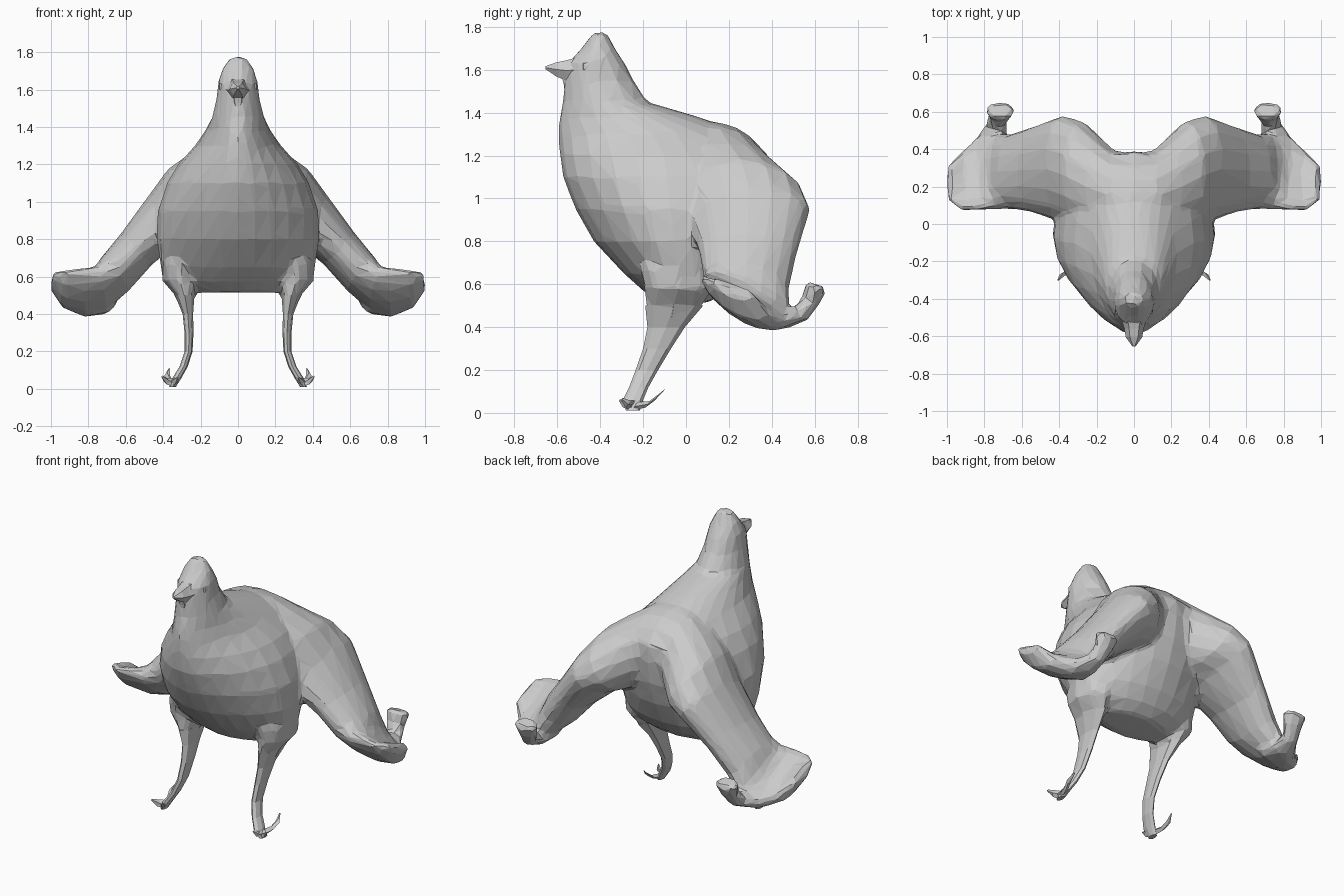
import bpy, bmesh, math
from mathutils import Vector

cube = bpy.data.objects.get("Cube")
if cube:
    bpy.data.objects.remove(cube, do_unlink=True)

grey = bpy.data.materials.new("plain grey")
grey.use_nodes = True
colour = (0.6, 0.6, 0.6, 1)
grey.diffuse_color = colour
grey.node_tree.nodes["Principled BSDF"].inputs["Base Color"].default_value = colour


def loft(name, rings, mirror=False):
    """Skin a list of equal-length point rings and cap both ends."""
    bm = bmesh.new()
    loops = [[bm.verts.new((-p[0] if mirror else p[0], p[1], p[2])) for p in r] for r in rings]
    n = len(loops[0])
    for a, b in zip(loops, loops[1:]):
        for i in range(n):
            j = (i + 1) % n
            bm.faces.new((a[i], a[j], b[j], b[i]))
    bm.faces.new(loops[0][::-1])
    bm.faces.new(loops[-1])
    bmesh.ops.recalc_face_normals(bm, faces=bm.faces)
    mesh = bpy.data.meshes.new(name)
    bm.to_mesh(mesh)
    bm.free()
    mesh.materials.append(grey)
    obj = bpy.data.objects.new(name, mesh)
    bpy.context.collection.objects.link(obj)
    return obj


def circle(n):
    return [(math.cos(t * math.tau / n), math.sin(t * math.tau / n)) for t in range(n)]


def flat_ring(z, front, back, half, x=0.0, n=8, pinch=0.0):
    """Horizontal oval, optionally narrowed towards the front."""
    mid, hy = (front + back) / 2, (back - front) / 2
    return [Vector((x + half * c * (1 - pinch * max(0, -s) ** 2), mid + hy * s, z))
            for c, s in circle(n)]


def wing_ring(x, z, mid, hy, thick, lean, tilt, cup=0.0):
    """Oval across the wing; lean turns it, tilt drops the rear, cup lifts the edges."""
    a = math.radians(lean)
    return [Vector((x + thick * s * math.sin(a), mid + hy * c,
                    z + thick * s * math.cos(a) - tilt * hy * c + cup * c * c))
            for c, s in circle(16)]


def fluke_ring(x, y, z, half, thick, lean):
    """Oval across the fluke, turned from upright towards lying flat."""
    a = math.radians(lean)
    return [Vector((x + half * c, y - thick * s * math.sin(a), z + thick * s * math.cos(a)))
            for c, s in circle(8)]


# Torso, neck and head: height, front, back, half width
torso = [(.515, -.13, .11, .24), (.57, -.20, .18, .35), (.65, -.29, .24, .41),
         (.8, -.43, .32, .435), (.95, -.515, .37, .43), (1.1, -.575, .39, .38),
         (1.2, -.59, .385, .32), (1.3, -.595, .29, .23), (1.38, -.59, .06, .175),
         (1.45, -.575, -.18, .14), (1.55, -.57, -.245, .115), (1.63, -.555, -.285, .108),
         (1.70, -.49, -.33, .09), (1.775, -.435, -.37, .045)]
body = loft("body", [flat_ring(z, f, b, h, n=24, pinch=.2) for z, f, b, h in torso])

# Wing arm, ending in a cupped paddle: x, z, centre y, half y, thickness, lean, tilt, cup
wing = [(0, 1.14, .14, .24, .22, 0, .1), (.1, 1.12, .15, .24, .22, 8, .08),
        (.19, 1.07, .20, .27, .20, 20, .05), (.28, 1.01, .26, .29, .19, 30, 0),
        (.38, .92, .295, .285, .15, 40, -.1), (.54, .75, .29, .23, .118, 45, 0),
        (.66, .61, .28, .20, .115, 40, .15), (.74, .53, .28, .205, .095, 22, .38, .01),
        (.82, .495, .275, .205, .08, 4, .5, .03), (.92, .515, .23, .16, .065, -18, .5, .03),
        (.99, .575, .22, .10, .035, -30, .35, .01)]
# Upturned fluke behind each paddle: x, y, z, half width, half thickness, lean
fluke = [(.78, .34, .445, .13, .05, 0), (.76, .46, .435, .09, .045, 10),
         (.735, .54, .465, .055, .045, 40), (.715, .585, .53, .065, .045, 65),
         (.715, .605, .585, .085, .055, 72), (.715, .61, .60, .06, .045, 72)]
# Leg from broad thigh to ankle: z, front, back, centre x, half x
leg = [(.68, -.22, .13, .31, .10), (.58, -.20, .13, .31, .098), (.5, -.19, .08, .285, .052),
       (.4, -.18, -.005, .268, .028), (.3, -.2, -.07, .262, .024), (.2, -.235, -.13, .264, .021),
       (.12, -.265, -.175, .29, .022), (.06, -.295, -.2, .325, .024), (.01, -.28, -.215, .35, .018)]


def spur(points):
    """Thin curved claw made from x, y, z, half-width stations."""
    return [[Vector((x + r * c, y + r * .6 * s, z + r * s)) for c, s in circle(4)]
            for x, y, z, r in points]


toes = {"inner_toe": [(.35, -.25, .035, .022), (.335, -.285, .042, .016), (.325, -.31, .06, .004)],
        "outer_toe": [(.34, -.25, .035, .022), (.38, -.27, .04, .018), (.405, -.30, .065, .005)],
        "rear_claw": [(.345, -.24, .03, .02), (.365, -.18, .04, .015),
                      (.378, -.14, .07, .015), (.368, -.10, .108, .004)]}

skin_parts = [body]
for side, flip in (("left", False), ("right", True)):
    skin_parts.append(loft(side + "_wing", [wing_ring(*w) for w in wing], flip))
    skin_parts.append(loft(side + "_fluke", [fluke_ring(*f) for f in fluke], flip))
    skin_parts.append(loft(side + "_thigh", [
        flat_ring(z, f, b, h, x) for z, f, b, x, h in leg[:4]], flip))
    loft(side + "_leg", [flat_ring(z, f, b, h, x) for z, f, b, x, h in leg[2:]], flip)
    for label, points in toes.items():
        loft(side + "_" + label, spur(points), flip)
    # Small, barely raised eye on the side of the head
    loft(side + "_eye", [[Vector((x, -.46 + r * c, 1.615 + r * s)) for c, s in circle(5)]
                         for x, r in ((.08, .03), (.098, .022), (.101, .008))], flip)

# Short deep beak and the small wattle beneath it
loft("beak", [[Vector((w * c, y, z + h * s)) for c, s in circle(6)]
              for y, z, w, h in ((-.5, 1.6, .07, .07), (-.56, 1.597, .052, .054),
                                 (-.605, 1.602, .044, .038), (-.655, 1.61, .008, .008))])
loft("wattle", [flat_ring(z, -.55 - d, -.5, h, n=6)
                for z, d, h in ((1.57, .035, .04), (1.53, .025, .035), (1.48, .018, .01))])

# Fuse body, wings and thighs into one faceted skin
bpy.ops.object.select_all(action="DESELECT")
for part in skin_parts:
    part.select_set(True)
bpy.context.view_layer.objects.active = body
bpy.ops.object.join()
body.name = "body_and_wings"
remesh = body.modifiers.new("fuse", "REMESH")
remesh.mode = "VOXEL"
remesh.voxel_size = .016
smooth = body.modifiers.new("soften", "SMOOTH")
smooth.factor = .5
smooth.iterations = 8
facet = body.modifiers.new("facet", "DECIMATE")
facet.ratio = .035
facet.use_symmetry = True
facet.symmetry_axis = "X"
